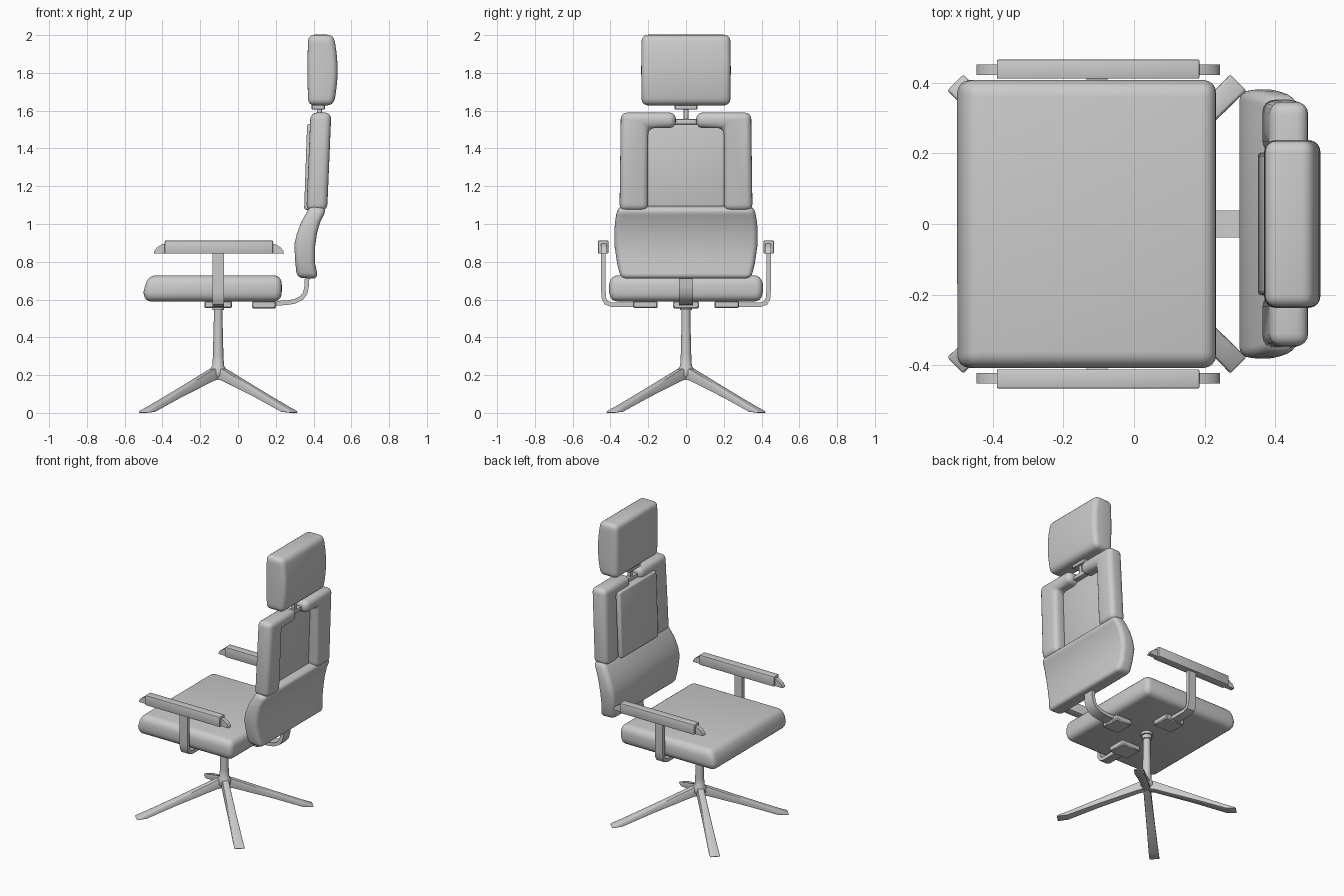
import bpy, bmesh, math
from mathutils import Vector

if "Cube" in bpy.data.objects:
    bpy.data.objects.remove(bpy.data.objects["Cube"])

mat = bpy.data.materials.new("light grey")
mat.diffuse_color = (0.6, 0.6, 0.6, 1)
mat.use_nodes = True
mat.node_tree.nodes["Principled BSDF"].inputs["Base Color"].default_value = mat.diffuse_color
CX = -0.105  # pedestal axis


def finish(name, bm, bevel=0.0, seg=4, mirror=False, smooth=40):
    bmesh.ops.recalc_face_normals(bm, faces=bm.faces)
    if bevel:
        edges = [e for e in bm.edges if e.calc_face_angle(0) > math.radians(35)]
        bmesh.ops.bevel(bm, geom=edges, offset=bevel, segments=seg, profile=0.5,
                        affect='EDGES', clamp_overlap=True)
    if mirror:  # copy across the y = 0 plane
        dup = bmesh.ops.duplicate(bm, geom=bm.verts[:] + bm.edges[:] + bm.faces[:])["geom"]
        for v in dup:
            if isinstance(v, bmesh.types.BMVert):
                v.co.y *= -1
        bmesh.ops.reverse_faces(bm, faces=[f for f in dup if isinstance(f, bmesh.types.BMFace)])
    me = bpy.data.meshes.new(name)
    bm.to_mesh(me)
    bm.free()
    me.materials.append(mat)
    ob = bpy.data.objects.new(name, me)
    bpy.context.collection.objects.link(ob)
    bpy.ops.object.select_all(action='DESELECT')
    ob.select_set(True)
    bpy.context.view_layer.objects.active = ob
    bpy.ops.object.shade_smooth_by_angle(angle=math.radians(smooth))
    return ob


def loft(name, loops, **kw):
    bm = bmesh.new()
    rings = [[bm.verts.new(p) for p in loop] for loop in loops]
    n = len(rings[0])
    for a, b in zip(rings, rings[1:]):
        for i in range(n):
            bm.faces.new((a[i], a[(i + 1) % n], b[(i + 1) % n], b[i]))
    bm.faces.new(rings[0][::-1])
    bm.faces.new(rings[-1])
    return finish(name, bm, **kw)


def cushion(name, rows, **kw):
    # each row: front x, front z, back x, back z, half width
    return loft(name, [[(xf, -w, zf), (xb, -w, zb), (xb, w, zb), (xf, w, zf)]
                       for xf, zf, xb, zb, w in rows], **kw)


def box(name, x, y, z, **kw):
    return loft(name, [[(x[0], y[0], h), (x[1], y[0], h), (x[1], y[1], h), (x[0], y[1], h)]
                       for h in z], **kw)


def prism(name, pts, lo, hi, along='y', **kw):
    f = (lambda a, b, d: (a, d, b)) if along == 'y' else (lambda a, b, d: (d, a, b))
    return loft(name, [[f(a, b, d) for a, b in pts] for d in (lo, hi)], **kw)


def strip(path, t):
    # outline of a bent flat bar
    pts = [Vector(p) for p in path]
    left, right = [], []
    for i, p in enumerate(pts):
        d = (pts[min(i + 1, len(pts) - 1)] - pts[max(i - 1, 0)]).normalized()
        n = Vector((-d.y, d.x)) * t / 2
        left.append(p + n)
        right.append(p - n)
    return left + right[::-1]


def lathe(name, prof, n=24):
    return loft(name, [[(CX + r * math.cos(2 * math.pi * i / n), r * math.sin(2 * math.pi * i / n), z)
                        for i in range(n)] for r, z in prof])


# seat
box_rows = [(0.59, -0.495, 0.225, 0.398), (0.64, -0.5, 0.232, 0.407),
            (0.68, -0.49, 0.232, 0.407), (0.728, -0.47, 0.226, 0.396)]
cushion("seat", [(a, z, b, z, w) for z, a, b, w in box_rows], bevel=0.035)

# lumbar cushion
cushion("lumbar_cushion", [
    (0.312, 0.715, 0.425, 0.71, 0.345), (0.303, 0.80, 0.408, 0.79, 0.365),
    (0.298, 0.89, 0.408, 0.88, 0.378), (0.312, 0.95, 0.418, 0.95, 0.38),
    (0.335, 1.01, 0.435, 1.01, 0.376), (0.362, 1.06, 0.455, 1.05, 0.368),
    (0.383, 1.10, 0.47, 1.085, 0.358)], bevel=0.03)

# upper back frame: two hooked pads leaning back slightly
frame = prism("upper_back_frame",
              [(0.2, 1.07), (0.352, 1.07), (0.345, 1.59), (0.054, 1.59), (0.054, 1.508), (0.2, 1.508)],
              0.362, 0.472, along='x', bevel=0.034, mirror=True)
for v in frame.data.vertices:
    v.co.x += 0.022 * (v.co.z - 1.07) / 0.52

# recessed centre panel
cushion("centre_panel", [(0.35, 1.075, 0.405, 1.075, 0.203),
                         (0.366, 1.53, 0.42, 1.53, 0.203)], bevel=0.012, seg=3)

# headrest with bulging back
rows = []
for i in range(9):
    t = i / 4 - 1
    z = 1.815 + 0.187 * t
    rows.append((0.368 + 0.004 * t * t, z, 0.527 - 0.022 * t * t, z, 0.237 - 0.003 * t * t))
cushion("headrest", rows, bevel=0.032)

# headrest mount
box("headrest_plate", (0.39, 0.46), (-0.06, 0.06), (1.606, 1.64), bevel=0.004, seg=1)
box("headrest_post", (0.418, 0.444), (-0.013, 0.013), (1.54, 1.62), bevel=0.004, seg=2)
box("headrest_bar", (0.41, 0.45), (-0.075, 0.075), (1.528, 1.556), bevel=0.006, seg=2)

# back support bar and its plate
prism("back_support", strip([(0.1, 0.58), (0.25, 0.582), (0.30, 0.59), (0.335, 0.607), (0.355, 0.632),
                             (0.364, 0.67), (0.368, 0.78)], 0.024), -0.038, 0.038)
box("back_plate", (0.075, 0.2), (-0.068, 0.068), (0.553, 0.592), bevel=0.006, seg=1)

# arm supports and plates
prism("arm_support", strip([(0.437, 0.87), (0.437, 0.64), (0.434, 0.605), (0.422, 0.583),
                            (0.395, 0.573), (0.17, 0.572)], 0.024),
      CX - 0.03, CX + 0.03, along='x', mirror=True)
box("arm_plate", (CX - 0.073, CX + 0.073), (0.15, 0.28), (0.555, 0.592),
    bevel=0.006, seg=1, mirror=True)

# arm pads with sloped end caps
box("arm_pad", (-0.388, 0.185), (0.411, 0.465), (0.843, 0.912), bevel=0.004, seg=2, mirror=True)
for name, x, s in (("arm_front_cap", -0.385, -1), ("arm_rear_cap", 0.182, 1)):
    prism(name, [(x, 0.845), (x + s * 0.061, 0.845), (x + s * 0.058, 0.858), (x + s * 0.045, 0.875),
                 (x + s * 0.022, 0.89), (x, 0.897)], 0.422, 0.451, mirror=True)

# pedestal column and hub
lathe("column", [(0.028, 0.18), (0.043, 0.2), (0.043, 0.232), (0.031, 0.25), (0.028, 0.3),
                 (0.023, 0.5), (0.023, 0.545), (0.031, 0.546), (0.031, 0.572),
                 (0.04, 0.573), (0.04, 0.595)])

# four diagonal legs, widening towards the feet
for k in range(4):
    a = math.radians(45 + 90 * k)
    d, n = Vector((math.cos(a), math.sin(a), 0)), Vector((-math.sin(a), math.cos(a), 0))
    o = Vector((CX, 0, 0))
    loops = []
    for r, w, zb, zt in ((0.0, 0.024, 0.18, 0.24), (0.05, 0.024, 0.17, 0.232), (0.3, 0.028, 0.082, 0.122),
                         (0.5, 0.033, 0.006, 0.036), (0.566, 0.034, 0.0, 0.01)):
        c = o + d * r
        loops.append([c - n * w + Vector((0, 0, zb)), c + n * w + Vector((0, 0, zb)),
                      c + n * w * 0.85 + Vector((0, 0, zt)), c - n * w * 0.85 + Vector((0, 0, zt))])
    loft("base_leg_%d" % (k + 1), loops, bevel=0.005, seg=2)
